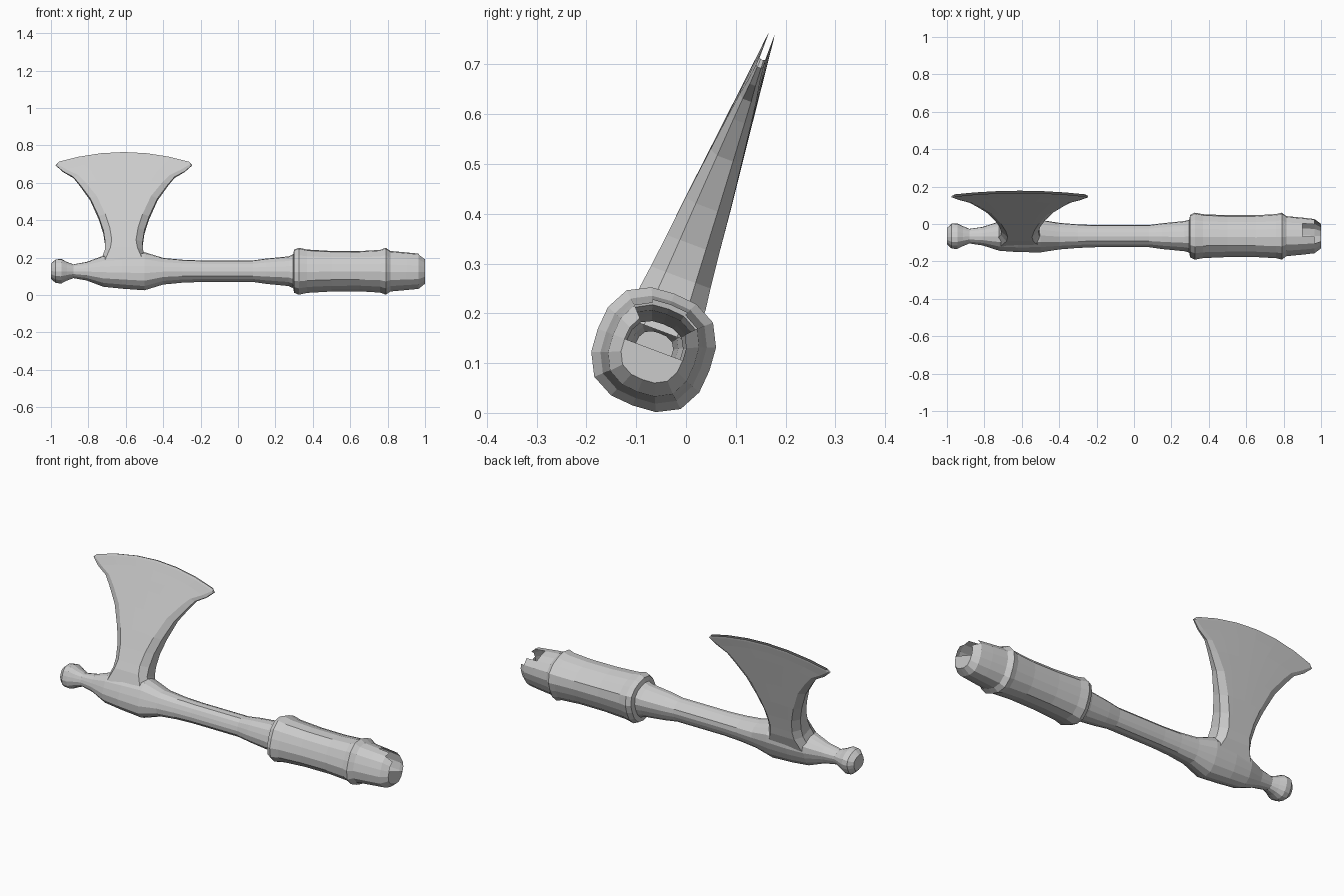
import bpy, bmesh
from math import cos, sin, pi, radians
from mathutils import Matrix, Vector

if "Cube" in bpy.data.objects:
    bpy.data.objects.remove(bpy.data.objects["Cube"])

# The whole axe leans back around the handle axis
LEAN = Matrix.Translation((0, -0.065, 0.127)) @ Matrix.Rotation(radians(-20.5), 4, 'X')
SIDES = 16


def loft(bm, rings):
    """Skin a list of closed point rings; return the vertex rings."""
    vr = [[bm.verts.new(p) for p in ring] for ring in rings]
    for a, b in zip(vr, vr[1:]):
        n = len(a)
        for i in range(n):
            j = (i + 1) % n
            bm.faces.new((a[i], a[j], b[j], b[i]))
    return vr


def finish(bm, name):
    bmesh.ops.recalc_face_normals(bm, faces=bm.faces)
    bm.transform(LEAN)
    me = bpy.data.meshes.new(name)
    bm.to_mesh(me)
    bm.free()
    ob = bpy.data.objects.new(name, me)
    bpy.context.collection.objects.link(ob)
    return ob


def rounded_square(x, ry, rz):
    pts = []
    for i in range(SIDES):
        a = 2 * pi * i / SIDES
        c, s = cos(a), sin(a)
        k = (abs(c) ** 2.7 + abs(s) ** 2.7) ** (-1 / 2.7) / 1.06
        pts.append(Vector((x, ry * c * k, rz * s * k)))
    return pts


# Handle: knob, head socket, shaft, grip and pommel as (x, half width, half height)
profile = [
    (-1.0, .045, .040), (-.975, .068, .063), (-.945, .070, .066), (-.915, .055, .050),
    (-.88, .040, .037), (-.81, .050, .050), (-.72, .078, .085), (-.62, .085, .096),
    (-.50, .085, .106), (-.40, .072, .072), (-.30, .064, .062), (-.20, .060, .058),
    (.08, .060, .058), (.15, .070, .068), (.27, .082, .080), (.295, .088, .092),
    (.30, .114, .117), (.325, .127, .127), (.37, .119, .117), (.50, .114, .109),
    (.65, .114, .108), (.76, .120, .115), (.79, .127, .127), (.815, .108, .110),
    (.90, .100, .102), (.965, .092, .096), (1.0, .066, .068),
]
bm = bmesh.new()
rings = loft(bm, [rounded_square(*p) for p in profile])
bm.faces.new(rings[0])
# Pommel end: lower half closed, upper half open with a notch in the top
bm.faces.new([rings[-1][i] for i in (8, 9, 10, 11, 12, 13, 14, 15, 0)])
notch = [f for f in bm.faces if f.calc_center_median().x > .9
         and f.calc_center_median().z > .05 and abs(f.calc_center_median().y) < .05]
bmesh.ops.delete(bm, geom=notch, context='FACES')
finish(bm, "handle")

# Blade: rows of (height, half width, half thickness, bulge of the row, edge chamfer)
rows = [
    (.04, .125, .070, 0, .025), (.11, .102, .070, 0, .030), (.155, .100, .064, 0, .035),
    (.225, .110, .056, 0, .035), (.305, .135, .047, .01, .035), (.41, .180, .034, .02, .035),
    (.49, .235, .024, .03, .030), (.535, .270, .018, .04, .025),
    (.568, .325, .012, .06, .02), (.605, .365, .008, .062, .01), (.622, .350, .006, .056, .005),
]


def blade_ring(v, w, t, bulge, cham):
    def at(x, y):
        shift = .008 * v / .6 if w > .2 else 0
        return Vector((-.61 + x, y, v + bulge * (1 - (x / w) ** 2)))
    cols = (-1, -.7, -.35, 0, .35, .7, 1)
    front = [at(u * (w - cham), -t) for u in cols]
    back = [at(u * (w - cham), t) for u in reversed(cols)]
    right = [at(w, -t * .5), at(w, t * .5)]
    left = [at(-w, t * .5), at(-w, -t * .5)]
    return front + right + back + left


bm = bmesh.new()
loft(bm, [blade_ring(*r) for r in rows])
finish(bm, "blade")
